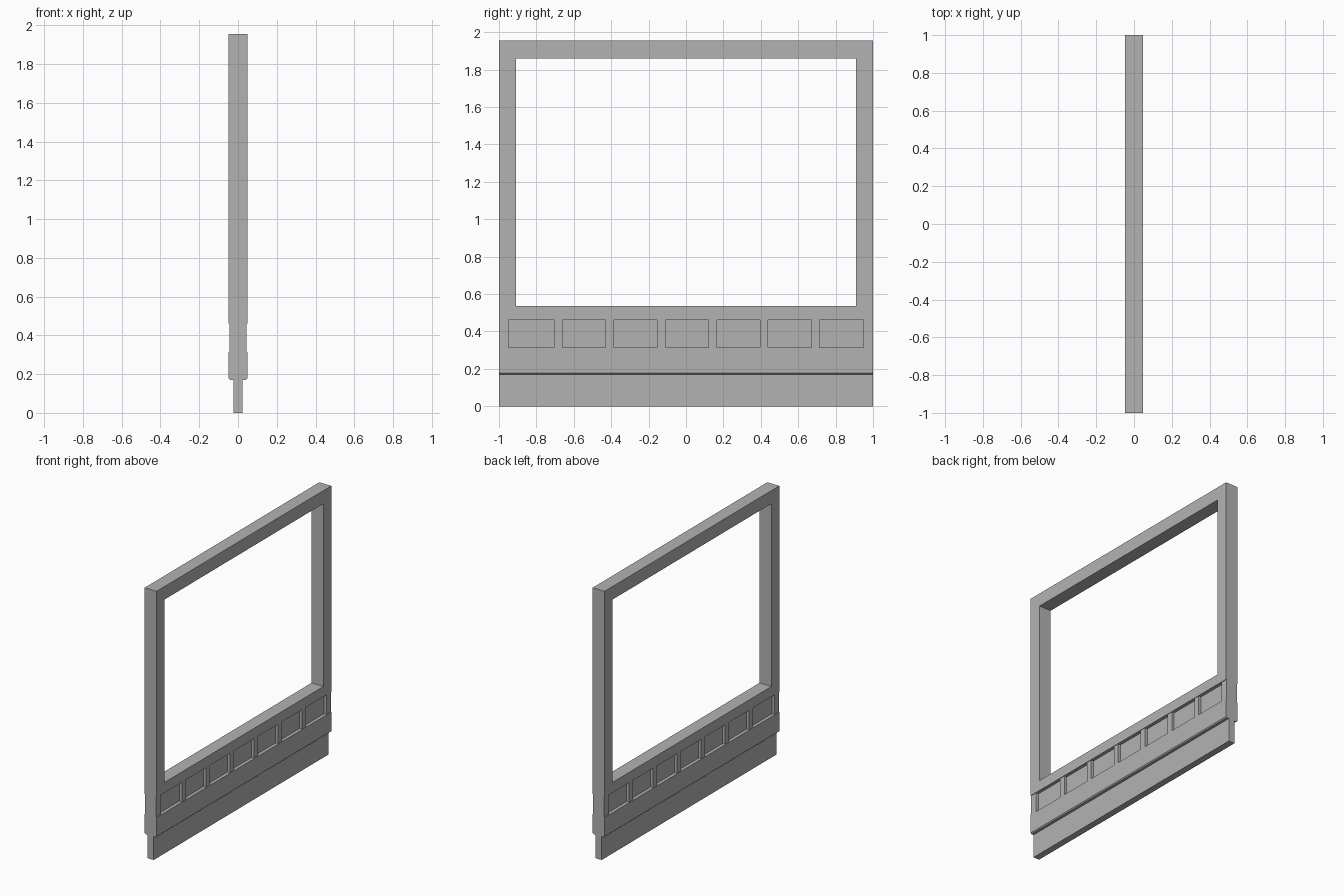
import bpy
import bmesh
from mathutils import Vector

cube = bpy.data.objects.get("Cube")
if cube:
    bpy.data.objects.remove(cube, do_unlink=True)

grey = bpy.data.materials.new("plain grey")
grey.use_nodes = True
colour = (0.45, 0.45, 0.45, 1)
grey.diffuse_color = colour
grey.node_tree.nodes["Principled BSDF"].inputs["Base Color"].default_value = colour


def prism(name, outline, y0, y1):
    """Extrude an (x, z) outline along y."""
    bm = bmesh.new()
    face = bm.faces.new([bm.verts.new((x, y0, z)) for x, z in outline])
    new = bmesh.ops.extrude_face_region(bm, geom=[face])["geom"]
    verts = [v for v in new if isinstance(v, bmesh.types.BMVert)]
    bmesh.ops.translate(bm, verts=verts, vec=Vector((0, y1 - y0, 0)))
    bmesh.ops.recalc_face_normals(bm, faces=bm.faces)
    mesh = bpy.data.meshes.new(name)
    bm.to_mesh(mesh)
    bm.free()
    mesh.materials.append(grey)
    obj = bpy.data.objects.new(name, mesh)
    bpy.context.collection.objects.link(obj)
    return obj


def slab(name, half, y0, y1, z0, z1):
    return prism(name, [(-half, z0), (half, z0), (half, z1), (-half, z1)], y0, y1)


HALF = 0.048      # half thickness of the frame
CORE = 0.024      # half thickness of the core board
BAND = 0.17       # underside of the lower band
PANEL = 0.315     # lower edge of the recessed panels
SILL = 0.46       # underside of the sill
OPEN = 0.535      # top of the sill
HEAD = 1.86       # underside of the top rail
TOP = 1.955
JAMB = 0.91       # inner face of the uprights

# Core board, seen as the skirting and behind the panels
slab("core_board", CORE, -1, 1, 0, SILL)

# Lower band with chamfered bottom edges
c = 0.007
prism("lower_band", [(-HALF + c, BAND), (HALF - c, BAND), (HALF, BAND + c),
                     (HALF, PANEL), (-HALF, PANEL), (-HALF, BAND + c)], -1, 1)

# Sill and window frame
slab("sill", HALF, -1, 1, SILL, OPEN)
slab("front_upright", HALF, -1, -JAMB, OPEN, HEAD)
slab("back_upright", HALF, JAMB, 1, OPEN, HEAD)
slab("top_rail", HALF, -1, 1, HEAD, TOP)

# Panel dividers, set slightly behind the band face
spacing = 0.275
for i in range(8):
    y = (i - 3.5) * spacing + 0.005
    y0, y1 = y - 0.022, y + 0.022
    if i == 0:
        y0, y1 = -1, -0.95
    elif i == 7:
        y0, y1 = 0.95, 1
    slab(f"divider_{i + 1}", HALF - 0.004, y0, y1, PANEL, SILL)
